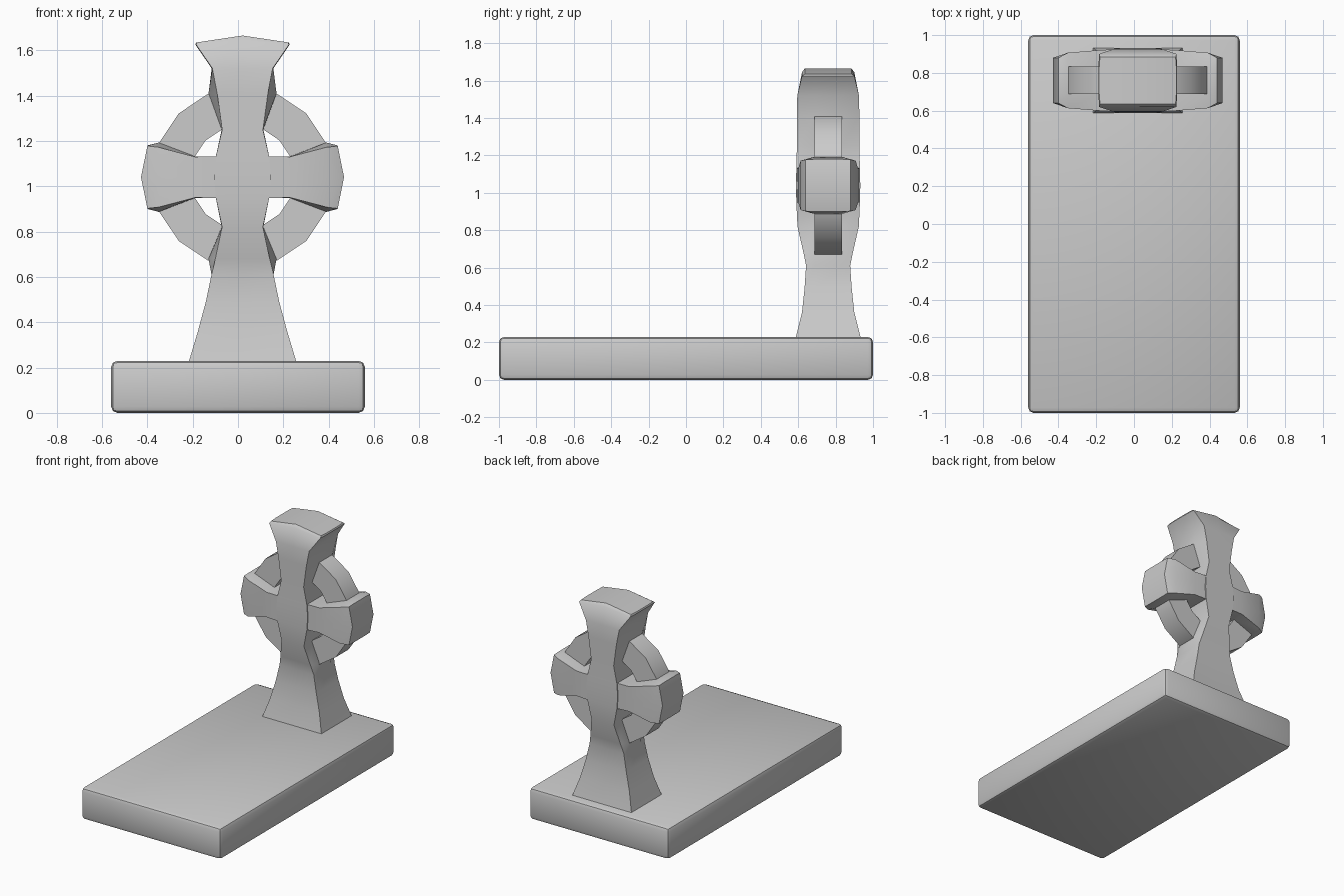
import bpy, bmesh, math
from mathutils import Vector

if "Cube" in bpy.data.objects:
    bpy.data.objects.remove(bpy.data.objects["Cube"])

CX, CY, CZ = 0.02, 0.76, 1.04   # centre of the cross


def make_object(name, bm):
    bmesh.ops.recalc_face_normals(bm, faces=bm.faces)
    mesh = bpy.data.meshes.new(name)
    bm.to_mesh(mesh)
    bm.free()
    ob = bpy.data.objects.new(name, mesh)
    bpy.context.collection.objects.link(ob)
    return ob


def loft(name, stations, place):
    """Stations: (along, face half width, mid half width, half depth, end bulge)."""
    bm = bmesh.new()
    rings = []
    for a, wf, wm, d, bulge in stations:
        m = min(0.072, d * 0.6)
        half = [(wf, -d), (wm, -m), (wm, m), (wf, d), (0, d)]
        pts = half + [(-w, y) for w, y in reversed(half[:4])] + [(0, -d)]
        rings.append([bm.verts.new(place(a + bulge * (w == 0), w, y)) for w, y in pts])
    n = len(rings[0])
    for r0, r1 in zip(rings, rings[1:]):
        for i in range(n):
            j = (i + 1) % n
            bm.faces.new((r0[i], r0[j], r1[j], r1[i]))
    # end caps as quad strips, split on the centre line
    for r in (rings[0], rings[-1]):
        bm.faces.new((r[9], r[0], r[3], r[4]))
        bm.faces.new((r[9], r[4], r[5], r[8]))
        bm.faces.new(r[0:4])
        bm.faces.new(r[5:9])
    return make_object(name, bm)


# slab lying on the ground
bm = bmesh.new()
bmesh.ops.create_cube(bm, size=1)
for v in bm.verts:
    v.co = Vector((v.co.x * 1.12, v.co.y * 2, v.co.z * 0.23 + 0.115))
bmesh.ops.bevel(bm, geom=bm.edges[:], offset=0.028, segments=2, profile=0.5, affect='EDGES')
slab = make_object("grave_slab", bm)

# upright shaft: flared foot, waist, ring joints, flared head
shaft = loft("cross_shaft", [
    (0.20, 0.245, 0.245, 0.180, 0),
    (0.36, 0.197, 0.197, 0.140, 0),
    (0.49, 0.162, 0.162, 0.126, 0),
    (0.61, 0.137, 0.137, 0.118, 0),
    (0.68, 0.120, 0.150, 0.132, 0),
    (0.82, 0.090, 0.092, 0.164, 0),
    (0.95, 0.118, 0.118, 0.170, 0),
    (1.04, 0.125, 0.125, 0.172, 0),
    (1.13, 0.118, 0.118, 0.170, 0),
    (1.25, 0.090, 0.092, 0.167, 0),
    (1.41, 0.112, 0.150, 0.167, 0),
    (1.52, 0.133, 0.136, 0.165, 0),
    (1.625, 0.205, 0.208, 0.140, 0.02),
    (1.635, 0.200, 0.204, 0.125, 0.03),
], lambda a, w, y: (CX + w, CY + y, a))

# horizontal arms, mirrored about the shaft
side = [(0.11, 0.092, 0.092, 0.166, 0), (0.21, 0.090, 0.092, 0.160, 0),
        (0.37, 0.132, 0.153, 0.147, 0), (0.42, 0.138, 0.140, 0.120, 0.028)]
left = [(-a, f, m, d, -b) for a, f, m, d, b in reversed(side)]
arms = loft("cross_arms", left + side, lambda a, w, y: (CX + a, CY + y, CZ + w))

# sixteen-sided ring
bm = bmesh.new()
loops = []
for i in range(16):
    t = math.tau * i / 16
    loops.append([bm.verts.new((CX + r * math.cos(t), CY + y, CZ + r * math.sin(t)))
                  for r, y in ((0.23, -0.073), (0.398, -0.073), (0.398, 0.073), (0.23, 0.073))])
for i in range(16):
    a, b = loops[i], loops[(i + 1) % 16]
    for k in range(4):
        bm.faces.new((a[k], a[(k + 1) % 4], b[(k + 1) % 4], b[k]))
ring = make_object("cross_ring", bm)

# smooth shading with crisp edges
for ob in (slab, shaft, arms, ring):
    bpy.ops.object.select_all(action='DESELECT')
    ob.select_set(True)
    bpy.context.view_layer.objects.active = ob
    bpy.ops.object.shade_smooth_by_angle(angle=math.radians(40))
